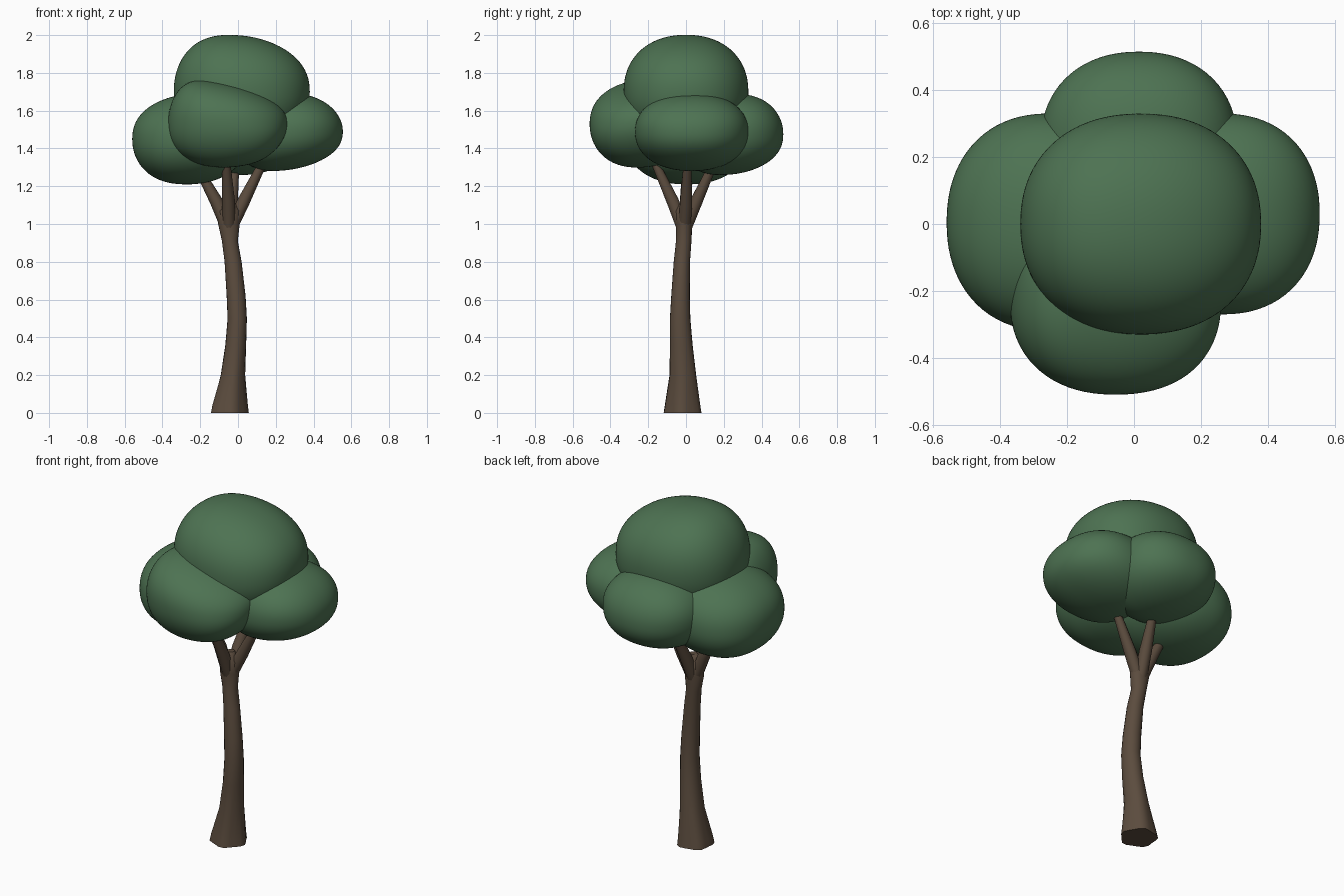
import bpy, bmesh, math
from mathutils import Vector

if "Cube" in bpy.data.objects:
    bpy.data.objects.remove(bpy.data.objects["Cube"])


def material(name, rgb):
    m = bpy.data.materials.new(name)
    m.diffuse_color = (*rgb, 1)
    m.use_nodes = True
    m.node_tree.nodes["Principled BSDF"].inputs["Base Color"].default_value = m.diffuse_color
    return m


BARK = material("brown bark", (0.105, 0.072, 0.048))
LEAF = material("dark green leaves", (0.075, 0.17, 0.085))


def finish(name, bm, mat, angle):
    bmesh.ops.recalc_face_normals(bm, faces=bm.faces)
    mesh = bpy.data.meshes.new(name)
    bm.to_mesh(mesh)
    bm.free()
    mesh.materials.append(mat)
    ob = bpy.data.objects.new(name, mesh)
    bpy.context.collection.objects.link(ob)
    bpy.ops.object.select_all(action='DESELECT')
    ob.select_set(True)
    bpy.context.view_layer.objects.active = ob
    bpy.ops.object.shade_smooth_by_angle(angle=math.radians(angle))
    return ob


def tube(name, rings, sides=12, lobes=0.0, flat=False):
    """Closed tube through rings of (x, y, z, rx, ry); lobes ripple the foot."""
    bm = bmesh.new()
    pts = [Vector(r[:3]) for r in rings]
    loops = []
    for i, r in enumerate(rings):
        d = (pts[min(i + 1, len(pts) - 1)] - pts[max(i - 1, 0)]).normalized()
        u = Vector((1, 0, 0)) if flat else Vector((0, 1, 0)).cross(d).normalized()
        v = Vector((0, 1, 0)) if flat else d.cross(u)
        wave = lobes * max(0, 1 - r[2] / 0.3)
        loop = []
        for k in range(sides):
            a = 2 * math.pi * k / sides
            s = 1 + wave * (math.cos(5 * a + 0.5) - 0.3)
            loop.append(bm.verts.new(pts[i] + u * math.cos(a) * r[3] * s
                                     + v * math.sin(a) * r[4] * s))
        loops.append(loop)
    for a, b in zip(loops, loops[1:]):
        for k in range(sides):
            n = (k + 1) % sides
            bm.faces.new((a[k], a[n], b[n], b[k]))
    bm.faces.new(loops[0][::-1])
    bm.faces.new(loops[-1])
    return finish(name, bm, BARK, 50)


# trunk: leaning, flared at the foot and widening again at the fork
tube("trunk", [
    (-0.047, -0.017, 0.00, 0.100, 0.100),
    (-0.045, -0.017, 0.04, 0.094, 0.094),
    (-0.028, -0.016, 0.20, 0.065, 0.071),
    (-0.012, -0.025, 0.36, 0.055, 0.060),
    (-0.004, -0.031, 0.50, 0.051, 0.054),
    (-0.010, -0.029, 0.62, 0.050, 0.049),
    (-0.026, -0.022, 0.80, 0.045, 0.043),
    (-0.043, -0.012, 0.91, 0.042, 0.041),
    (-0.048, -0.010, 1.00, 0.057, 0.043),
    (-0.045, -0.010, 1.07, 0.058, 0.050),
    (-0.040, -0.010, 1.12, 0.020, 0.020)], sides=20, lobes=0.07, flat=True)

# four branches spreading into the leaf clumps
for side, mid, tip in [
        ("left", (-0.115, 0.000, 1.12), (-0.225, 0.00, 1.32)),
        ("right", (0.025, 0.000, 1.11), (0.155, 0.01, 1.37)),
        ("front", (-0.050, -0.070, 1.12), (-0.065, -0.185, 1.37)),
        ("back", (-0.035, 0.055, 1.12), (-0.010, 0.165, 1.36))]:
    start = (-0.048, -0.010, 0.96)
    tube(side + "_branch", [(*start, 0.034, 0.034), (*mid, 0.034, 0.034),
                            (*tip, 0.019, 0.019)], sides=10)


def clump(name, centre, radii, taper, shear, power=2.2):
    """Rounded leaf clump. taper: height loss along x, y; shear: x, y drift with z."""
    bm = bmesh.new()
    bmesh.ops.create_icosphere(bm, subdivisions=5, radius=1)
    for v in bm.verts:
        n = v.co.copy()
        n /= sum(abs(c) ** power for c in n) ** (1 / power)
        z = n.z * (1 - taper[0] * n.x - taper[1] * n.y)
        v.co = (centre[0] + radii[0] * n.x + shear[0] * n.z * (1 - n.x ** 2),
                centre[1] + radii[1] * n.y + shear[1] * n.z * (1 - n.y ** 2),
                centre[2] + radii[2] * z)
    return finish(name, bm, LEAF, 60)


clump("top_leaves", (0.02, 0.0, 1.70), (0.36, 0.33, 0.30), (0.07, 0), (-0.03, 0))
clump("front_leaves", (-0.055, -0.235, 1.53), (0.315, 0.275, 0.225),
      (0.20, 0), (-0.06, 0.02))
clump("back_leaves", (0.015, 0.235, 1.475), (0.295, 0.28, 0.215), (0, 0.05), (0, 0.03))
clump("left_leaves", (-0.255, 0.005, 1.45), (0.305, 0.325, 0.24), (-0.03, 0), (0.03, 0))
clump("right_leaves", (0.265, 0.03, 1.488), (0.29, 0.30, 0.205), (0.12, 0), (0.03, 0))
